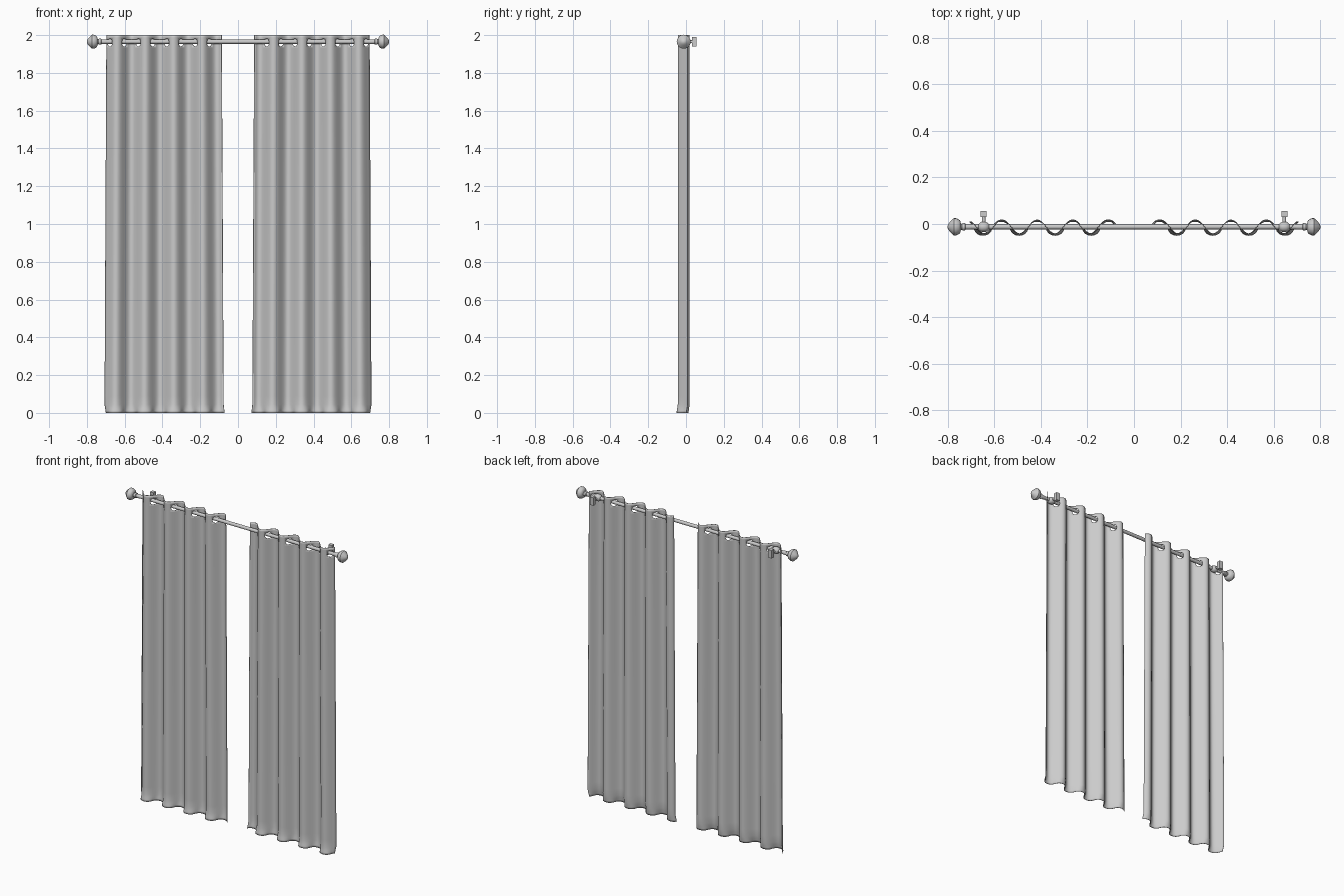
import bpy, bmesh, math
from mathutils import Vector

if "Cube" in bpy.data.objects:
    bpy.data.objects.remove(bpy.data.objects["Cube"])

ROD_Y, ROD_Z = -0.012, 1.965
PERIOD, AMP = 0.153, 0.03


def finish(name, bm, angle=40):
    bmesh.ops.recalc_face_normals(bm, faces=bm.faces)
    me = bpy.data.meshes.new(name)
    bm.to_mesh(me)
    bm.free()
    ob = bpy.data.objects.new(name, me)
    bpy.context.collection.objects.link(ob)
    bpy.ops.object.select_all(action='DESELECT')
    ob.select_set(True)
    bpy.context.view_layer.objects.active = ob
    bpy.ops.object.shade_smooth_by_angle(angle=math.radians(angle))
    return ob


def lathe(bm, profile, origin, axis='X', sides=20):
    """Closed turned shape from (distance along axis, radius) points."""
    rings = []
    for d, r in profile:
        ring = []
        for i in range(sides):
            a = 2 * math.pi * i / sides
            c, s = r * math.cos(a), r * math.sin(a)
            p = (d, c, s) if axis == 'X' else (c, d, s)
            ring.append(bm.verts.new(Vector(p) + Vector(origin)))
        rings.append(ring)
    for a, b in zip(rings, rings[1:]):
        for i in range(sides):
            j = (i + 1) % sides
            bm.faces.new((a[i], a[j], b[j], b[i]))
    bm.faces.new(rings[0])
    bm.faces.new(rings[-1])


def curtain(name, side):
    bm = bmesh.new()
    step, cols, start, mid = PERIOD / 16, 65, -0.702, -0.391
    hole_z, half = 1.96, 0.027
    rows = [0, 0.012, 0.025, 0.045, 0.09, 0.3, 0.7, 1.1, 1.5, 1.8]
    h0 = len(rows)
    rows += [hole_z - half + half * i / 2 for i in range(5)] + [2.0]

    def place(x, z):
        # pleated wave, slightly wider at the hem, hem kicked forward
        y = ROD_Y - AMP * math.cos(2 * math.pi * (x + 0.6448) / PERIOD)
        t = max(0, 1 - z / 0.045)
        y += -0.007 * t
        x += 0.007 * t * math.sin(4 * math.pi * (x + 0.6448) / PERIOD)
        x = mid + (x - mid) * (1.012 - 0.016 * z)
        return bm.verts.new((-side * x, y, z))

    grid = [[place(start + c * step, z) for z in rows] for c in range(cols + 1)]
    cells = [8 * k for k in range(8)]
    for c in range(cols):
        for r in range(len(rows) - 1):
            if h0 <= r < h0 + 4 and any(k <= c < k + 4 for k in cells):
                continue
            bm.faces.new((grid[c][r], grid[c + 1][r], grid[c + 1][r + 1], grid[c][r + 1]))
    # round eyelets where the cloth crosses the rod
    edge = ([(i, 0) for i in range(4)] + [(4, i) for i in range(4)]
            + [(4 - i, 4) for i in range(4)] + [(0, 4 - i) for i in range(4)])
    for k in cells:
        outer = [grid[k + i][h0 + j] for i, j in edge]
        inner = []
        for i, j in edge:
            a = math.atan2(j - 2, i - 2)
            inner.append(place(start + (k + 2) * step + 0.0135 * math.cos(a),
                               hole_z + 0.021 * math.sin(a)))
        for i in range(16):
            j = (i + 1) % 16
            bm.faces.new((outer[i], outer[j], inner[j], inner[i]))
    bmesh.ops.delete(bm, geom=[v for v in bm.verts if not v.link_faces], context='VERTS')
    ob = finish(name, bm, 60)
    m = ob.modifiers.new("thickness", 'SOLIDIFY')
    m.thickness, m.offset = 0.003, 0


# rod
bm = bmesh.new()
lathe(bm, [(-0.745, 0.011), (0.745, 0.011)], (0, ROD_Y, ROD_Z))
finish("rod", bm)

finial = [(0.695, 0.011), (0.70, 0.012), (0.722, 0.012), (0.725, 0.016), (0.735, 0.016),
          (0.739, 0.013), (0.743, 0.014), (0.746, 0.027), (0.752, 0.032), (0.764, 0.037),
          (0.773, 0.037), (0.782, 0.029), (0.791, 0.019), (0.797, 0.012), (0.80, 0.004)]
for side, label in ((-1, "left"), (1, "right")):
    curtain(label + "_curtain", side)

    # turned end knob
    bm = bmesh.new()
    lathe(bm, [(side * d, r) for d, r in finial], (0, ROD_Y, ROD_Z))
    finish(label + "_finial", bm)

    # wall bracket: collar round the rod, stem and wall plate
    bm = bmesh.new()
    x = side * 0.645
    lathe(bm, [(-0.022, 0.012), (-0.016, 0.018), (-0.008, 0.022), (0.008, 0.022),
               (0.016, 0.018), (0.022, 0.012)], (x, ROD_Y, ROD_Z))
    lathe(bm, [(0, 0.008), (0.04, 0.008)], (x, 0, ROD_Z), 'Y', 12)
    plate = bmesh.ops.create_cube(bm, size=1)['verts']
    bmesh.ops.scale(bm, vec=(0.026, 0.024, 0.052), verts=plate)
    bmesh.ops.translate(bm, vec=(x, 0.043, ROD_Z), verts=plate)
    finish(label + "_bracket", bm)
